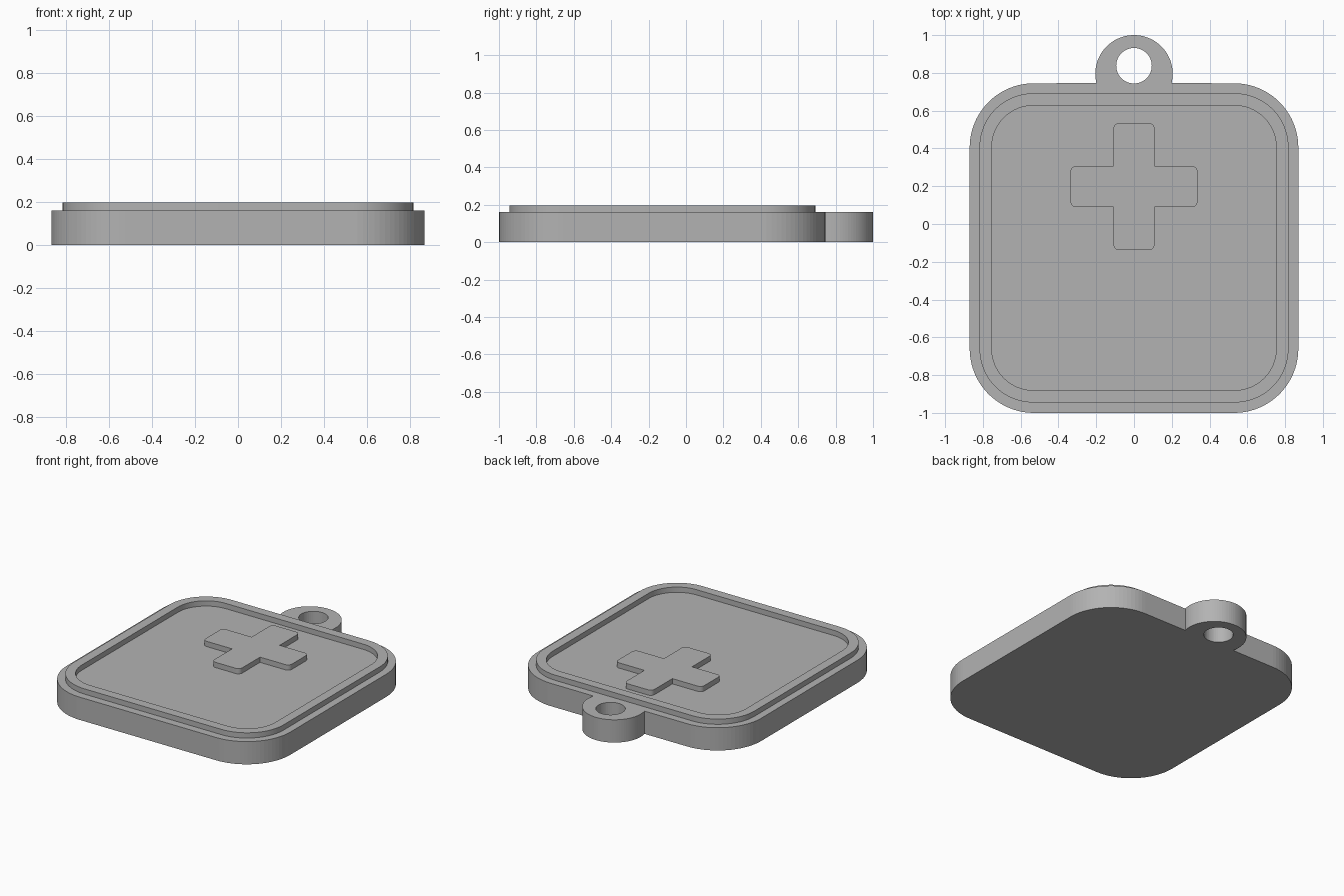
import bpy, bmesh, math

if "Cube" in bpy.data.objects:
    bpy.data.objects.remove(bpy.data.objects["Cube"])

grey = bpy.data.materials.new("plain grey")
grey.diffuse_color = (0.45, 0.45, 0.45, 1)
grey.use_nodes = True
grey.node_tree.nodes["Principled BSDF"].inputs["Base Color"].default_value = grey.diffuse_color


def arc(cx, cy, r, a0, a1, n):
    """Points on an arc, angles in degrees."""
    angles = [math.radians(a0 + (a1 - a0) * i / n) for i in range(n + 1)]
    return [(cx + r * math.cos(a), cy + r * math.sin(a)) for a in angles]


def rounded_rect(hx, y0, y1, r, n=20, top_insert=()):
    """Counter-clockwise outline; top_insert is added along the back edge."""
    return (arc(hx - r, y0 + r, r, -90, 0, n) + arc(hx - r, y1 - r, r, 0, 90, n)
            + list(top_insert)
            + arc(-hx + r, y1 - r, r, 90, 180, n) + arc(-hx + r, y0 + r, r, 180, 270, n))


def slab(name, outlines, z0, z1, smooth=False):
    """Extrude filled outlines (later outlines cut holes) from z0 to z1."""
    curve = bpy.data.curves.new(name, 'CURVE')
    curve.dimensions = '2D'
    curve.fill_mode = 'BOTH'
    curve.extrude = (z1 - z0) / 2
    for pts in outlines:
        spline = curve.splines.new('POLY')
        spline.points.add(len(pts) - 1)
        for p, (x, y) in zip(spline.points, pts):
            p.co = (x, y, 0, 1)
        spline.use_cyclic_u = True
    source = bpy.data.objects.new(name + "_outline", curve)
    mesh = bpy.data.meshes.new_from_object(source)
    bpy.data.objects.remove(source)
    mesh.name = name
    bm = bmesh.new()
    bm.from_mesh(mesh)
    bmesh.ops.remove_doubles(bm, verts=bm.verts, dist=1e-5)
    bmesh.ops.translate(bm, verts=bm.verts, vec=(0, 0, (z0 + z1) / 2))
    bmesh.ops.recalc_face_normals(bm, faces=bm.faces)
    for f in bm.faces:
        f.smooth = False
        f.material_index = 0
    bm.to_mesh(mesh)
    bm.free()
    mesh.materials.clear()
    mesh.materials.append(grey)
    obj = bpy.data.objects.new(name, mesh)
    bpy.context.collection.objects.link(obj)
    if smooth:
        bpy.ops.object.select_all(action='DESELECT')
        obj.select_set(True)
        bpy.context.view_layer.objects.active = obj
        bpy.ops.object.shade_smooth_by_angle(angle=math.radians(30))
    return obj


# Tag body with the hanging loop as one outline, and the loop's hole
loop = arc(0, 0.795, 0.205, -14, 194, 48)
hole = arc(0, 0.838, 0.094, 0, 352.5, 47)
slab("tag_body", [rounded_rect(0.87, -1.0, 0.745, 0.34, 20, loop), hole], 0, 0.16)

# Raised border
slab("raised_rim", [rounded_rect(0.818, -0.945, 0.692, 0.285),
                    rounded_rect(0.753, -0.88, 0.627, 0.22)], 0.16, 0.197, True)

# Raised cross: each arm has two rounded tips, with sharp inner corners
cross = []
cy, reach, half, r = 0.198, 0.336, 0.109, 0.03
for k in range(4):
    c, s = round(math.cos(k * math.pi / 2)), round(math.sin(k * math.pi / 2))
    arm = (arc(reach - r, -half + r, r, -90, 0, 6)
           + arc(reach - r, half - r, r, 0, 90, 6) + [(half, half)])
    cross += [(x * c - y * s, cy + x * s + y * c) for x, y in arm]
slab("raised_cross", [cross], 0.16, 0.197, True)
